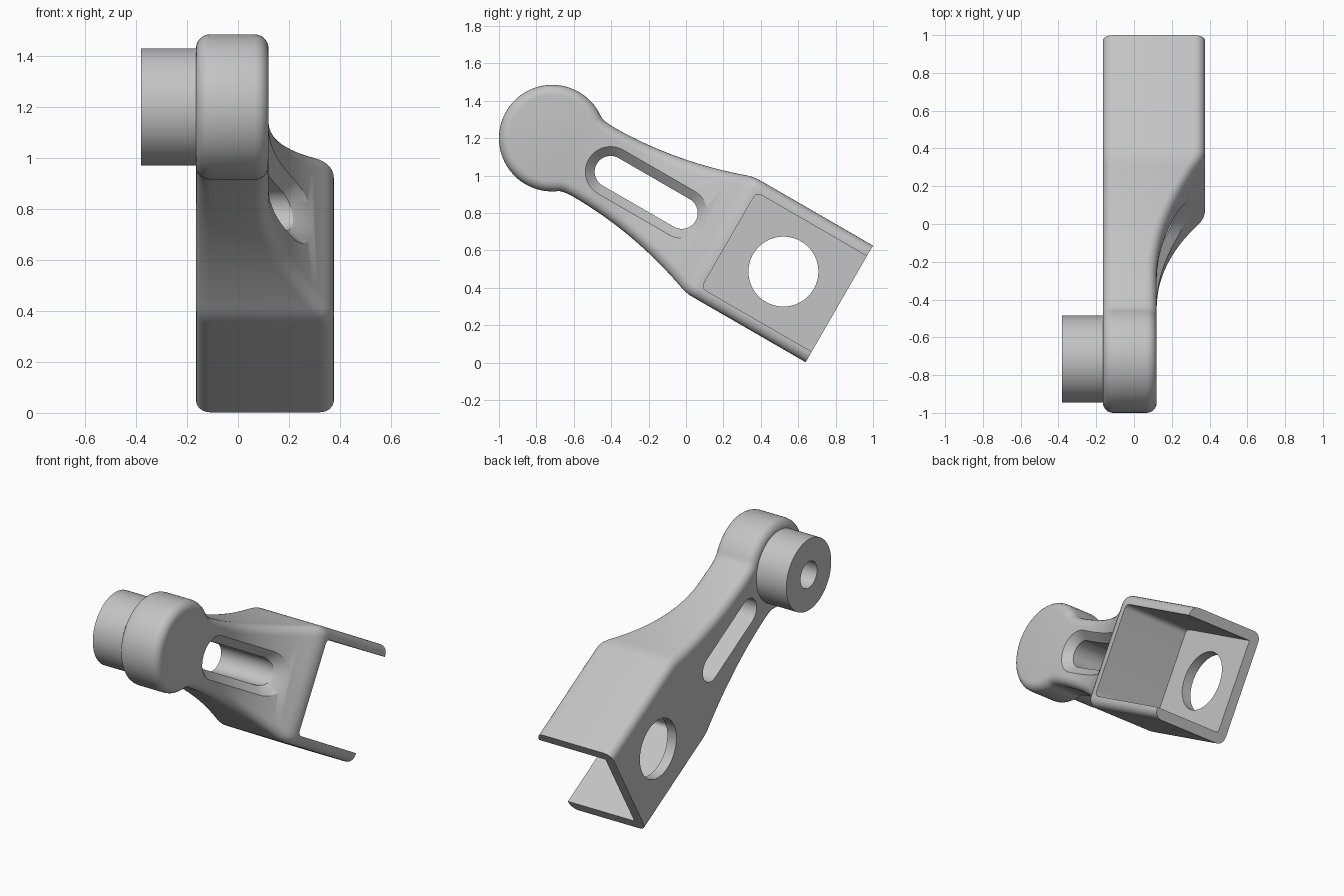
import bpy, bmesh, math
from mathutils import Matrix, Vector

if "Cube" in bpy.data.objects:
    bpy.data.objects.remove(bpy.data.objects["Cube"])

BACK = -0.165            # flat side of the arm
HEAD_R, HALF_W, END = 0.285, 0.36, 1.772
ROUND = 0.055            # edge rounding
SLOT_A, SLOT_B = 0.36, 0.80
TILT = Matrix.Translation((0, -0.715, 1.2)) @ Matrix.Rotation(math.radians(-30), 4, 'X')

grey = bpy.data.materials.new("plain grey")
grey.use_nodes = True
grey.diffuse_color = (0.55, 0.55, 0.55, 1)
grey.node_tree.nodes["Principled BSDF"].inputs["Base Color"].default_value = (0.55, 0.55, 0.55, 1)


def face_height(u):
    """Height of the sloped face along the arm."""
    if u < 0.4:
        return 0.12
    if u < 1.0:
        return 0.12 + 0.62 * (u - 0.4) ** 2
    t = min(u - 1.0, 0.09)
    return 0.343 + 0.74 * t - 0.74 * t * t / 0.18


def half_width(u):
    return 0.215 + 0.235 * (u - 0.25) ** 2


def curve(a, b, c, n):
    """Points of a quadratic curve."""
    return [Vector(a) * (1 - t) ** 2 + Vector(b) * 2 * t * (1 - t) + Vector(c) * t * t
            for t in (i / n for i in range(n + 1))]


def mirrored(half):
    """Close a half outline by mirroring it across the arm axis."""
    return half + [Vector((p.x, -p.y)) for p in reversed(half)]


def loft(name, rings):
    """Skin closed mirrored rings and cap both ends with strips."""
    bm = bmesh.new()
    rows = [[bm.verts.new(p) for p in ring] for ring in rings]
    n = len(rows[0])
    for a, b in zip(rows, rows[1:]):
        for i in range(n):
            j = (i + 1) % n
            bm.faces.new((a[i], a[j], b[j], b[i]))
    for row in (rows[0], rows[-1]):
        for i in range(n // 2 - 1):
            bm.faces.new((row[i], row[i + 1], row[n - 2 - i], row[n - 1 - i]))
    bmesh.ops.recalc_face_normals(bm, faces=bm.faces)
    mesh = bpy.data.meshes.new(name)
    bm.to_mesh(mesh)
    bm.free()
    mesh.materials.append(grey)
    obj = bpy.data.objects.new(name, mesh)
    bpy.context.collection.objects.link(obj)
    obj.matrix_world = TILT
    return obj


def ring(outline, x):
    """Place an outline at a fixed height or at a height following the arm."""
    return [(x(p.x) if callable(x) else x, p.x, p.y) for p in outline]


def circle(u, r, n=64):
    return mirrored([Vector((u + r * math.cos(a), r * math.sin(a)))
                     for a in ((k + 0.5) * 2 * math.pi / n for k in range(n // 2))])


def slot(r, n=12):
    quarter = [(k + 0.5) * math.pi / 2 / n for k in range(n)]
    half = [Vector((SLOT_B + r * math.cos(a), r * math.sin(a))) for a in quarter]
    half += [Vector((SLOT_B + (SLOT_A - SLOT_B) * k / 12, r)) for k in range(13)]
    half += [Vector((SLOT_A - r * math.cos(a), r * math.sin(a))) for a in reversed(quarter)]
    return mirrored(half)


def cut(obj, *cutters):
    for c in cutters:
        mod = obj.modifiers.new(c.name, 'BOOLEAN')
        mod.operation, mod.solver, mod.object = 'DIFFERENCE', 'EXACT', c
    bpy.context.view_layer.update()
    result = obj.evaluated_get(bpy.context.evaluated_depsgraph_get())
    mesh = bpy.data.meshes.new_from_object(result)
    obj.modifiers.clear()
    obj.data = mesh


# Arm outline: straight channel, shoulder, waisted neck, small fillet, round head
half = [Vector((END, HALF_W))]
half += [Vector((u, HALF_W)) for u in (1.4, 1.12, 1.09)]
half += curve((1.07, HALF_W), (1.03, HALF_W), (0.97, half_width(0.97)), 6)
half += [Vector((u, half_width(u))) for u in (0.97 - 0.71 * k / 24 for k in range(1, 24))]
start = math.radians(54)
half += curve((0.26, 0.215), (0.189, 0.215),
              (HEAD_R * math.cos(start), HEAD_R * math.sin(start)), 5)
steps = 32
half += [Vector((HEAD_R * math.cos(a), HEAD_R * math.sin(a)))
         for a in (start + (math.pi - start) * k / (steps + 0.5) for k in range(1, steps + 1))]
outline = mirrored(half)


def inset(points, d):
    """Shrink the outline, leaving the open end flush."""
    out, last = [], len(points) - 1
    for i, p in enumerate(points):
        t = (points[min(i + 1, last)] - points[max(i - 1, 0)]).normalized()
        out.append(p + Vector((-t.y, t.x)) * d)
    return out


# Arm body with rounded long edges
rings = []
angles = [math.pi / 2 * k / 6 for k in range(7)]
for a in reversed(angles):
    edge = inset(outline, ROUND * (1 - math.cos(a)))
    rings.append(ring(edge, BACK + ROUND * (1 - math.sin(a))))
for a in angles:
    edge = inset(outline, ROUND * (1 - math.cos(a)))
    rings.append(ring(edge, lambda u, a=a: face_height(u) - ROUND * (1 - math.sin(a))))
arm = loft("arm_body", rings)

# Round boss on the back of the head
boss = loft("pivot_boss", [ring(circle(0, 0.23), x) for x in (-0.38, -0.15)])

# Cutters: open channel, large hole, chamfered slot, blind bore
corner = curve((1.125, 0.295), (1.09, 0.295), (1.09, 0.26), 6)
pocket = mirrored([Vector((2.0, 0.295))] + corner)
channel_cutter = loft("channel_cutter", [ring(pocket, x) for x in (-0.1, 0.7)])
hole_cutter = loft("hole_cutter", [ring(circle(1.427, 0.187), x) for x in (-0.4, 0.2)])
slot_cutter = loft("slot_cutter", [
    ring(slot(0.085), -0.4),
    ring(slot(0.085), lambda u: face_height(u) - 0.05),
    ring(slot(0.165), lambda u: face_height(u) + 0.03),
    ring(slot(0.165), 0.7)])
bore_cutter = loft("bore_cutter", [ring(circle(0, 0.085, 48), x) for x in (-0.6, 0.0)])
cutters = (channel_cutter, hole_cutter, slot_cutter, bore_cutter)
cut(arm, *cutters)
cut(boss, bore_cutter)
for c in cutters:
    c.hide_render = True
    bpy.data.objects.remove(c)

# Smooth rounded surfaces, crisp edges
for obj in (arm, boss):
    bpy.ops.object.select_all(action='DESELECT')
    obj.select_set(True)
    bpy.context.view_layer.objects.active = obj
    bpy.ops.object.shade_smooth_by_angle(angle=math.radians(30))
